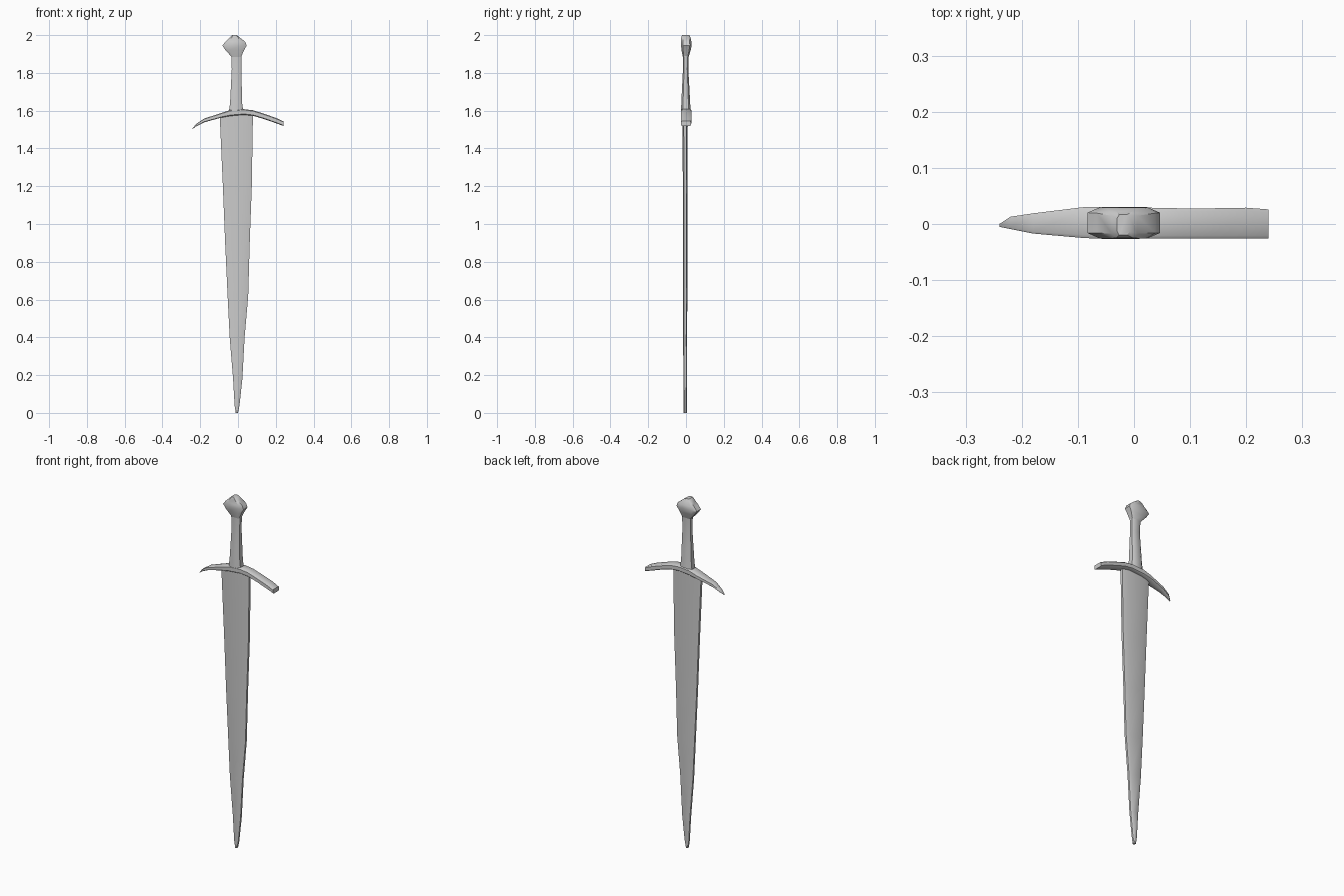
import bpy, bmesh, math


def loft(name, axis, sections, cut_u, cut_v, angle=40):
    """Skin eight-sided sections (t, u0, u1, v0, v1) along axis 'x' or 'z'.
    cut_u, cut_v: how far the corners are cut, as a fraction of the half size."""
    pu, pv = 1 - cut_u, 1 - cut_v
    outline = [(pu, -1), (1, -pv), (1, pv), (pu, 1),
               (-pu, 1), (-1, pv), (-1, -pv), (-pu, -1)]
    bm = bmesh.new()
    rings = []
    for t, u0, u1, v0, v1 in sections:
        ring = []
        for a, b in outline:
            u = (u0 + u1) / 2 + a * (u1 - u0) / 2
            v = (v0 + v1) / 2 + b * (v1 - v0) / 2
            ring.append(bm.verts.new((u, v, t) if axis == 'z' else (t, v, u)))
        rings.append(ring)
    for lo, hi in zip(rings, rings[1:]):
        for i in range(8):
            j = (i + 1) % 8
            bm.faces.new((lo[i], lo[j], hi[j], hi[i]))
    bm.faces.new(rings[0])
    bm.faces.new(rings[-1])
    bmesh.ops.recalc_face_normals(bm, faces=bm.faces[:])
    mesh = bpy.data.meshes.new(name)
    bm.to_mesh(mesh)
    bm.free()
    obj = bpy.data.objects.new(name, mesh)
    bpy.context.collection.objects.link(obj)
    bpy.ops.object.select_all(action='DESELECT')
    obj.select_set(True)
    bpy.context.view_layer.objects.active = obj
    bpy.ops.object.shade_smooth_by_angle(angle=math.radians(angle))
    return obj


# Blade: long flat taper to a narrow point (z, x0, x1, y0, y1)
loft("blade", 'z', [
    (0.00, -0.012, 0.000, -0.012, 0.004),
    (0.04, -0.018, 0.008, -0.013, 0.005),
    (0.18, -0.026, 0.023, -0.014, 0.006),
    (0.40, -0.044, 0.035, -0.015, 0.006),
    (0.62, -0.055, 0.054, -0.015, 0.007),
    (0.90, -0.068, 0.062, -0.016, 0.007),
    (1.20, -0.080, 0.073, -0.017, 0.008),
    (1.58, -0.097, 0.079, -0.018, 0.008),
], 0.35, 0.45)

# Crossguard: drooping bar, pointed left end and square right end (x, z0, z1, y0, y1)
loft("crossguard", 'x', [
    (-0.240, 1.503, 1.507, -0.005, 0.000),
    (-0.220, 1.518, 1.531, -0.009, 0.013),
    (-0.180, 1.538, 1.558, -0.017, 0.019),
    (-0.090, 1.563, 1.587, -0.025, 0.030),
    (-0.040, 1.572, 1.604, -0.027, 0.030),
    (0.030, 1.578, 1.608, -0.026, 0.029),
    (0.080, 1.573, 1.602, -0.026, 0.028),
    (0.140, 1.555, 1.583, -0.026, 0.028),
    (0.200, 1.534, 1.562, -0.026, 0.029),
    (0.240, 1.519, 1.544, -0.026, 0.026),
], 0.3, 0.2)

# Grip: slightly waisted handle
loft("grip", 'z', [
    (1.58, -0.050, 0.030, -0.026, 0.026),
    (1.64, -0.042, 0.022, -0.025, 0.022),
    (1.72, -0.038, 0.020, -0.021, 0.018),
    (1.82, -0.033, 0.018, -0.016, 0.012),
    (1.90, -0.036, 0.019, -0.017, 0.015),
], 0.4, 0.4)

# Pommel: faceted knob
loft("pommel", 'z', [
    (1.885, -0.034, 0.017, -0.017, 0.014),
    (1.920, -0.066, 0.032, -0.024, 0.025),
    (1.945, -0.083, 0.046, -0.026, 0.030),
    (1.965, -0.066, 0.038, -0.026, 0.029),
    (1.990, -0.040, 0.006, -0.025, 0.023),
    (2.000, -0.030, -0.008, -0.020, 0.017),
], 0.35, 0.35)
